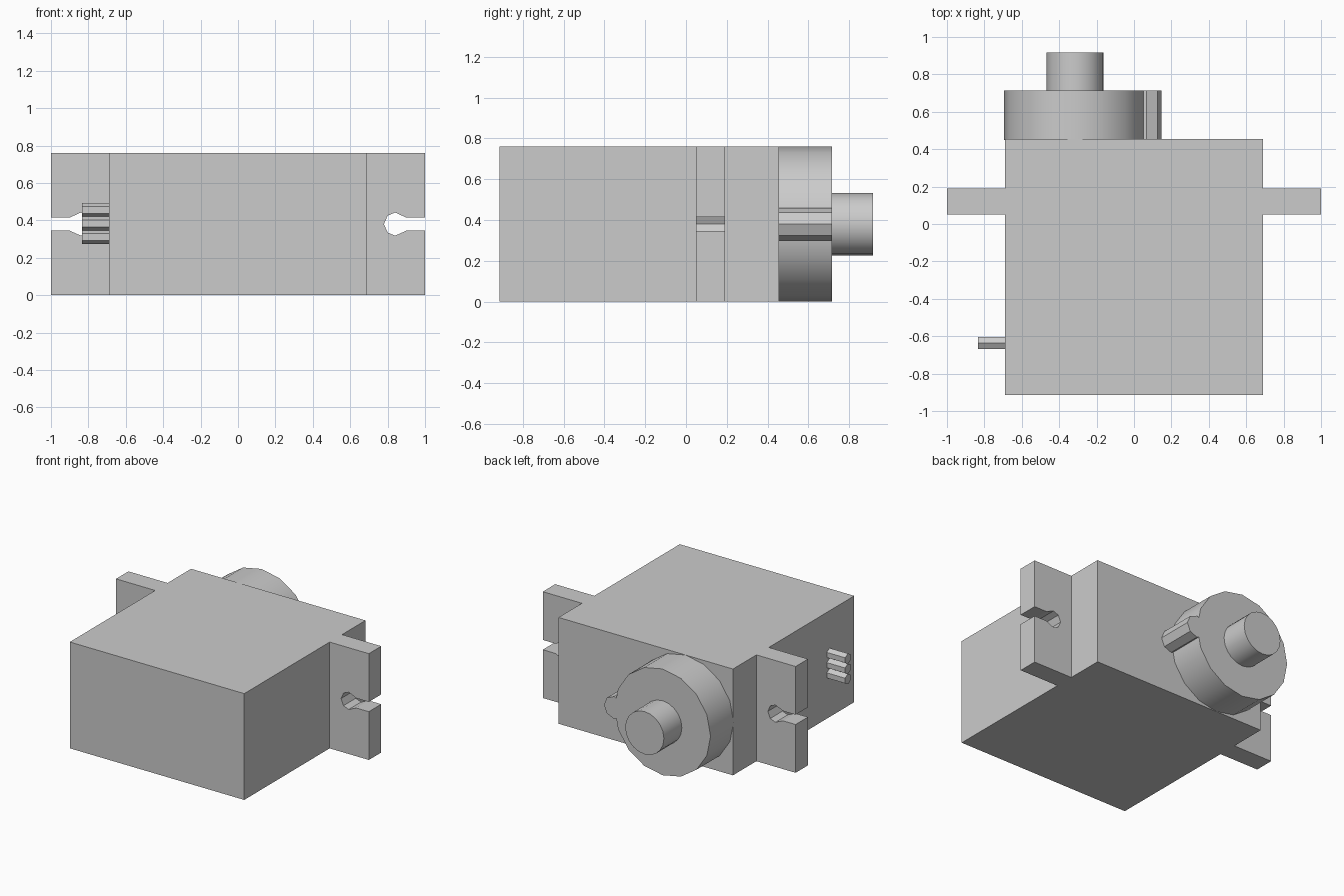
import bpy
import bmesh
import math
from mathutils import Matrix, Vector

cube = bpy.data.objects.get("Cube")
if cube:
    bpy.data.objects.remove(cube, do_unlink=True)

grey = bpy.data.materials.new("grey_plastic")
grey.use_nodes = True
COLOR = (0.6, 0.6, 0.6, 1)
grey.diffuse_color = COLOR
grey.node_tree.nodes["Principled BSDF"].inputs["Base Color"].default_value = COLOR


def extrude(name, ring, direction, smooth=False):
    """Solid prism from a planar ring of points."""
    bm = bmesh.new()
    face = bm.faces.new([bm.verts.new(p) for p in ring])
    result = bmesh.ops.extrude_face_region(bm, geom=[face], use_keep_orig=True)
    moved = [g for g in result["geom"] if isinstance(g, bmesh.types.BMVert)]
    bmesh.ops.translate(bm, verts=moved, vec=Vector(direction))
    bmesh.ops.recalc_face_normals(bm, faces=bm.faces)
    mesh = bpy.data.meshes.new(name)
    bm.to_mesh(mesh)
    bm.free()
    mesh.materials.append(grey)
    obj = bpy.data.objects.new(name, mesh)
    bpy.context.collection.objects.link(obj)
    if smooth:
        bpy.ops.object.select_all(action="DESELECT")
        obj.select_set(True)
        bpy.context.view_layer.objects.active = obj
        bpy.ops.object.shade_smooth_by_angle(angle=math.radians(40))
    return obj


def circle(radius, sides):
    return [(radius * math.sin(math.tau * i / sides),
             radius * math.cos(math.tau * i / sides)) for i in range(sides)]


def disc(name, x, z, radius, sides, y0, y1, smooth=True):
    ring = [(x + a, y0, z + b) for a, b in circle(radius, sides)]
    return extrude(name, ring, (0, y1 - y0, 0), smooth)


MID = 0.38  # height of the centre line

# Main case
case = [(-0.69, -0.915, 0), (0.69, -0.915, 0), (0.69, 0.455, 0), (-0.69, 0.455, 0)]
extrude("case", case, (0, 0, 0.76))

# Mounting ears with keyhole slots open at the outer edge
half_slot = [(0.69, 0.38), (1.0, 0.38), (1.0, 0.035), (0.90, 0.035),
             (0.84, 0.062), (0.80, 0.045)]
for side, label in ((1, "left"), (-1, "right")):
    upper = [(x, z) for x, z in half_slot]
    lower = [(x, -z) for x, z in reversed(half_slot)]
    outline = upper + [(0.78, 0)] + lower
    ring = [(side * x, 0.05, MID + z) for x, z in outline]
    extrude(label + "_mounting_ear", ring, (0, 0.14, 0))

# Gear housing, its small side boss and the output shaft
disc("gear_housing", -0.315, MID, 0.38, 16, 0.45, 0.715)
disc("housing_boss", 0.068, MID, 0.08, 8, 0.45, 0.715, smooth=False)
disc("output_shaft", -0.315, MID, 0.153, 20, 0.70, 0.918)

# Three cable stubs on the right side
for i in range(3):
    ring = [(-0.68, -0.637 + a, MID + 0.003 + (i - 1) * 0.073 + b)
            for a, b in circle(0.037, 6)]
    extrude("cable_stub_%d" % (i + 1), ring, (-0.155, 0, 0))
